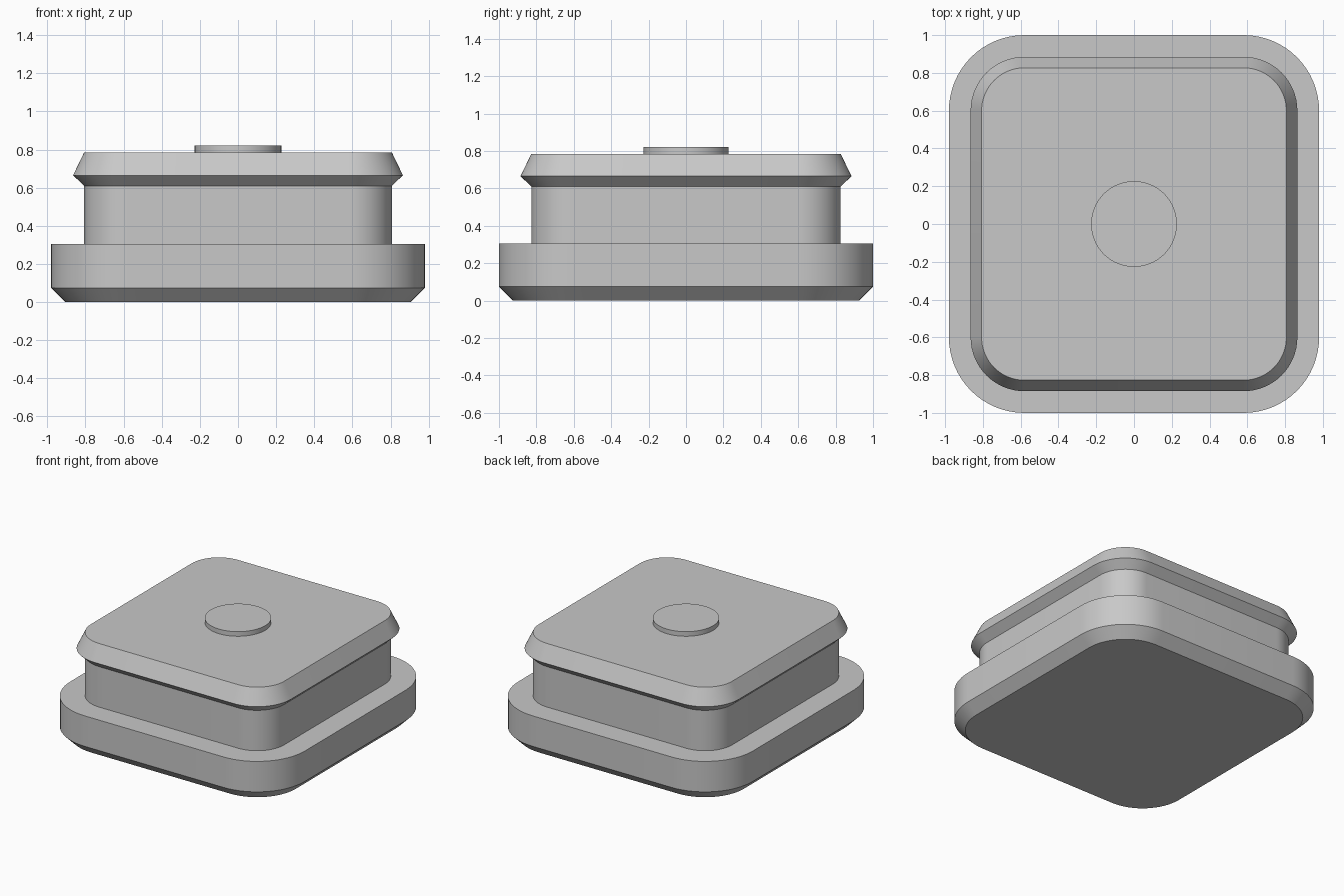
import bpy, bmesh, math

if "Cube" in bpy.data.objects:
    bpy.data.objects.remove(bpy.data.objects["Cube"])

grey = bpy.data.materials.new("plain grey")
grey.diffuse_color = (0.58, 0.58, 0.58, 1)
grey.use_nodes = True
grey.node_tree.nodes["Principled BSDF"].inputs["Base Color"].default_value = grey.diffuse_color

CORNER_X, CORNER_Y = 0.58, 0.60   # shared centres of all the rounded corners


def rounded_rect(radius, z, steps=16):
    """Outline of a rounded rectangle around the shared corner centres."""
    points = []
    for quarter, (sx, sy) in enumerate([(1, 1), (-1, 1), (-1, -1), (1, -1)]):
        for i in range(steps + 1):
            a = math.pi / 2 * (quarter + i / steps)
            points.append((sx * CORNER_X + radius * math.cos(a),
                           sy * CORNER_Y + radius * math.sin(a), z))
    return points


def circle(radius, z, steps=64):
    return [(radius * math.cos(2 * math.pi * i / steps),
             radius * math.sin(2 * math.pi * i / steps), z) for i in range(steps)]


def loft(name, outline, sections):
    """Closed solid through a stack of (radius, z) sections."""
    bm = bmesh.new()
    rings = [[bm.verts.new(p) for p in outline(r, z)] for r, z in sections]
    for low, high in zip(rings, rings[1:]):
        n = len(low)
        for i in range(n):
            j = (i + 1) % n
            bm.faces.new((low[i], low[j], high[j], high[i]))
    bm.faces.new(rings[0][::-1])
    bm.faces.new(rings[-1])
    mesh = bpy.data.meshes.new(name)
    bm.to_mesh(mesh)
    bm.free()
    mesh.materials.append(grey)
    obj = bpy.data.objects.new(name, mesh)
    bpy.context.collection.objects.link(obj)
    bpy.ops.object.select_all(action='DESELECT')
    obj.select_set(True)
    bpy.context.view_layer.objects.active = obj
    bpy.ops.object.shade_smooth_by_angle(angle=math.radians(20))
    return obj


# Body: chamfered base plate, straight neck, flared rim and flat top
loft("body", rounded_rect, [
    (0.325, 0.0), (0.40, 0.075), (0.40, 0.305),   # base plate
    (0.227, 0.305), (0.227, 0.61),                # neck
    (0.285, 0.665), (0.227, 0.785),               # rim
])

# Low round button on the top
loft("top_button", circle, [(0.227, 0.78), (0.227, 0.82)])
